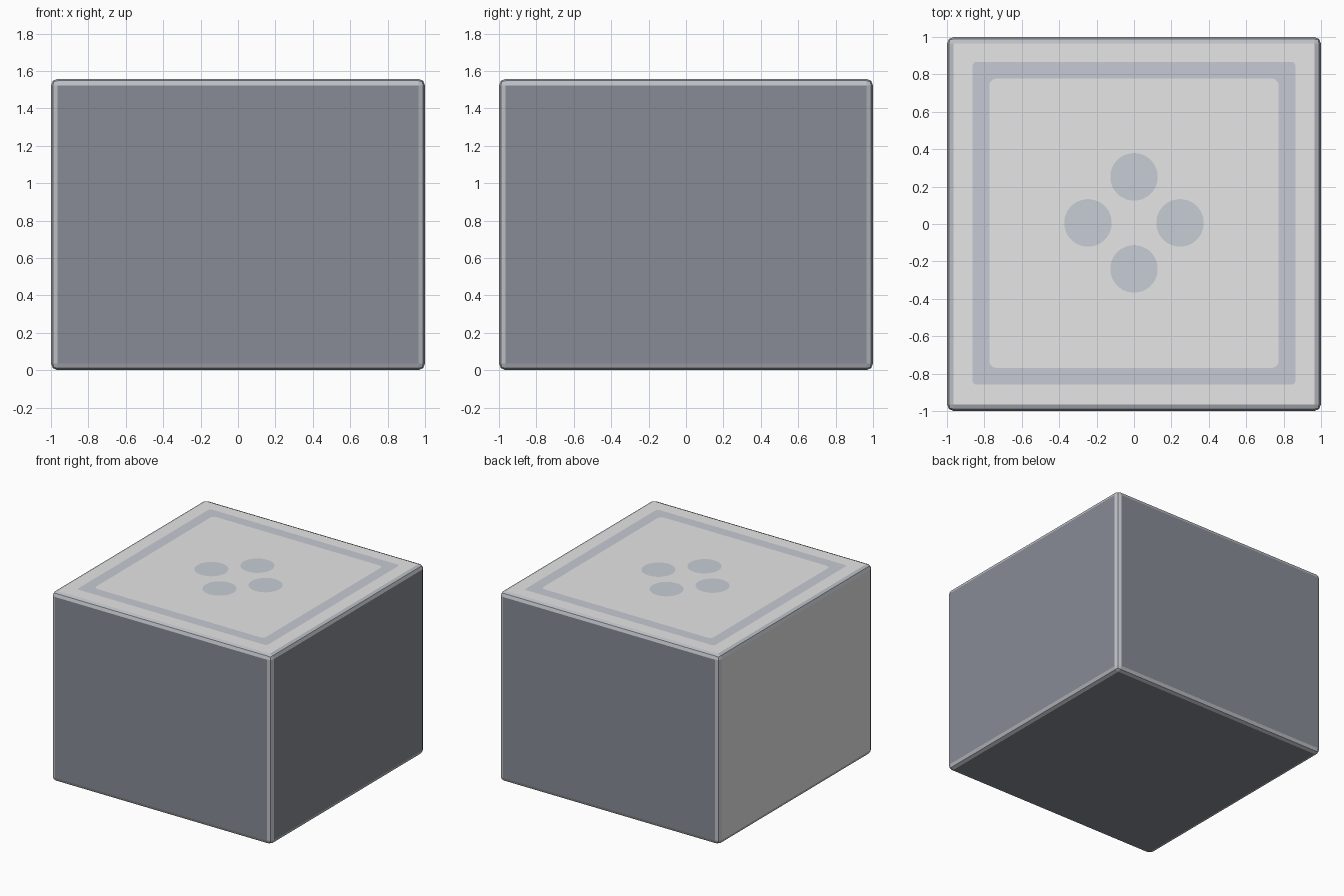
import bpy, bmesh, math

if "Cube" in bpy.data.objects:
    bpy.data.objects.remove(bpy.data.objects["Cube"])

H = 1.558          # body height
BEVEL = 0.036      # rounded edge size
TOP = H + 0.001    # level of the painted plates


def material(name, rgb):
    m = bpy.data.materials.new(name)
    m.diffuse_color = (*rgb, 1.0)
    m.use_nodes = True
    m.node_tree.nodes["Principled BSDF"].inputs["Base Color"].default_value = m.diffuse_color
    return m


light = material("light_grey", (0.79, 0.79, 0.79))
slate = material("slate_grey", (0.243, 0.26, 0.30))
trim = material("trim_grey", (0.50, 0.52, 0.555))
mist = material("mist_blue", (0.575, 0.615, 0.67))
lilac = material("lilac_grey", (0.575, 0.592, 0.665))


def finish(bm, name, *mats):
    me = bpy.data.meshes.new(name)
    bm.to_mesh(me)
    bm.free()
    for m in mats:
        me.materials.append(m)
    ob = bpy.data.objects.new(name, me)
    bpy.context.collection.objects.link(ob)
    return ob


def rounded_square(half, r, steps=5):
    pts = []
    for q in range(4):
        mid = math.radians(45 + 90 * q)
        cx = math.copysign(half - r, math.cos(mid))
        cy = math.copysign(half - r, math.sin(mid))
        for i in range(steps + 1):
            a = math.pi / 2 * (q + i / steps)
            pts.append((cx + r * math.cos(a), cy + r * math.sin(a)))
    return pts


# Body: bevelled box with trim edges, light top and left, slate elsewhere
bm = bmesh.new()
bmesh.ops.create_cube(bm, size=1.0)
for v in bm.verts:
    v.co = (v.co.x * 2, v.co.y * 2, (v.co.z + 0.5) * H)
bmesh.ops.bevel(bm, geom=list(bm.edges), offset=BEVEL, segments=2,
                profile=0.5, affect='EDGES')
bmesh.ops.recalc_face_normals(bm, faces=bm.faces)
bm.normal_update()
for f in bm.faces:
    n = f.normal
    if f.calc_area() < 1:
        f.material_index = 2
    elif n.z < 0.9 and n.x > -0.9:
        f.material_index = 1
finish(bm, "box_body", light, slate, trim)

# Square border painted on the top
bm = bmesh.new()
outer, inner = [[bm.verts.new((x, y + 0.004, TOP)) for x, y in rounded_square(half, r)]
                for half, r in ((0.863, 0.022), (0.773, 0.035))]
n = len(outer)
for i in range(n):
    j = (i + 1) % n
    bm.faces.new((outer[i], outer[j], inner[j], inner[i]))
finish(bm, "top_border", lilac)

# Four round spots painted on the top
for k, name in enumerate(("right", "back", "left", "front")):
    a = k * math.pi / 2
    bm = bmesh.new()
    bmesh.ops.create_circle(bm, cap_ends=True, segments=48, radius=0.127)
    for f in bm.faces:
        f.normal_update()
        if f.normal.z < 0:
            f.normal_flip()
    spot = finish(bm, name + "_spot", mist)
    spot.location = (0.246 * math.cos(a), 0.246 * math.sin(a) + 0.006, TOP)
